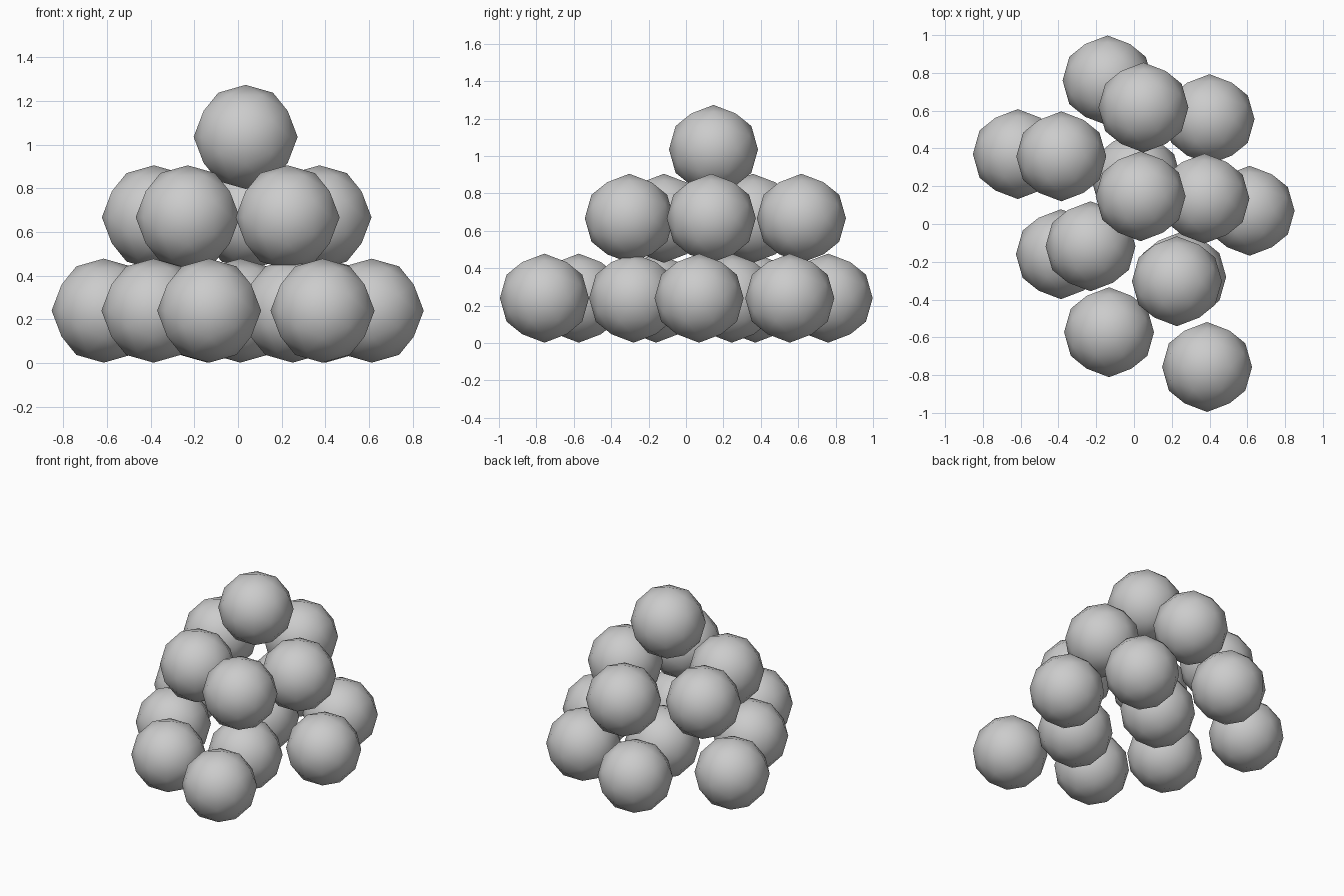
import bpy
from math import radians

if "Cube" in bpy.data.objects:
    bpy.data.objects.remove(bpy.data.objects["Cube"])

RADIUS = 0.238

# Three stacked layers: height of the ball centres, then their (x, y) positions
LAYERS = {
    "bottom_ball": (0.24, [(-0.14, 0.76), (0.40, 0.555), (-0.615, 0.37),
                           (0.01, 0.245), (0.612, 0.07), (-0.387, -0.16),
                           (0.25, -0.28), (-0.132, -0.573), (0.387, -0.757)]),
    "middle_ball": (0.667, [(0.05, 0.617), (-0.385, 0.358), (0.373, 0.135),
                            (-0.23, -0.118), (0.227, -0.303)]),
    "top_ball": (1.035, [(0.035, 0.147)]),
}


def ball_mesh():
    """Low-poly ball turned so that an edge midpoint points straight up."""
    bpy.ops.mesh.primitive_ico_sphere_add(subdivisions=2, radius=RADIUS,
                                          rotation=(0, radians(-31.717), 0))
    obj = bpy.context.object
    bpy.ops.object.transform_apply(location=False, rotation=True, scale=False)
    bpy.ops.object.shade_smooth()
    mesh = obj.data
    bpy.data.objects.remove(obj)
    mesh.name = "ball"
    return mesh


# Pile of balls sharing one mesh
mesh = ball_mesh()
for name, (z, spots) in LAYERS.items():
    for i, (x, y) in enumerate(spots, 1):
        ball = bpy.data.objects.new(f"{name}_{i}", mesh)
        ball.location = (x, y, z)
        bpy.context.collection.objects.link(ball)
